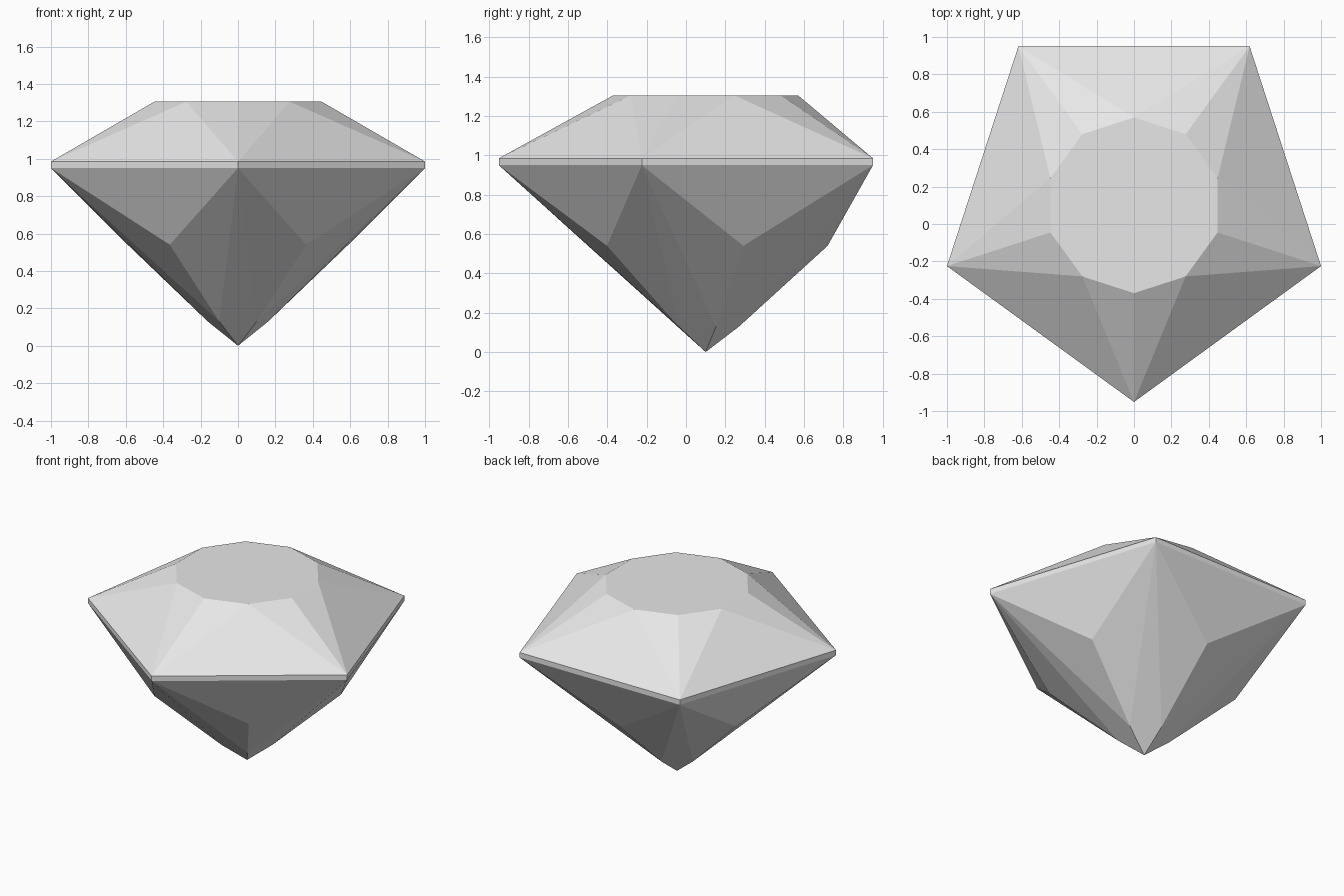
import bpy
import bmesh
from math import sin, cos, radians

cube = bpy.data.objects.get("Cube")
if cube:
    bpy.data.objects.remove(cube)

SIDES = 5
CENTRE_Y = 0.10

grey = bpy.data.materials.new("pale_grey")
grey.use_nodes = True
colour = (0.8, 0.8, 0.8, 1)
grey.diffuse_color = colour
grey.node_tree.nodes["Principled BSDF"].inputs["Base Color"].default_value = colour

bm = bmesh.new()


def ring(count, radius, z, start=-90):
    """Regular ring of vertices, counter-clockwise from the start angle."""
    angles = [radians(start + 360 * i / count) for i in range(count)]
    return [bm.verts.new((radius * cos(a), CENTRE_Y + radius * sin(a), z)) for a in angles]


# Rings from the flat table down to the pointed tip
table = ring(2 * SIDES, 0.47, 1.305)
girdle_top = ring(SIDES, 1.0515, 0.985)
girdle_base = ring(SIDES, 1.0515, 0.95)
upper_mid = ring(SIDES, 0.62, 0.54, start=-54)
lower_mid = ring(SIDES, 0.17, 0.13, start=-54)
tip = bm.verts.new((0, CENTRE_Y, 0))

bm.faces.new(table)
for i in range(SIDES):
    j = (i + 1) % SIDES
    a, b = girdle_top[i], girdle_top[j]
    c, d = girdle_base[i], girdle_base[j]
    corner, mid, before = table[2 * i], table[2 * i + 1], table[2 * i - 1]
    u, low, low_before = upper_mid[i], lower_mid[i], lower_mid[i - 1]
    facets = [
        (a, b, mid), (a, mid, corner), (a, corner, before),   # crown
        (c, d, b, a),                                         # girdle
        (d, c, u), (c, low, u), (d, u, low),                  # pavilion
        (c, low_before, tip, low),                            # tip kite
    ]
    for facet in facets:
        bm.faces.new(facet)

bmesh.ops.recalc_face_normals(bm, faces=bm.faces)
mesh = bpy.data.meshes.new("cut_gem")
bm.to_mesh(mesh)
bm.free()
mesh.materials.append(grey)
gem = bpy.data.objects.new("cut_gem", mesh)
bpy.context.collection.objects.link(gem)
